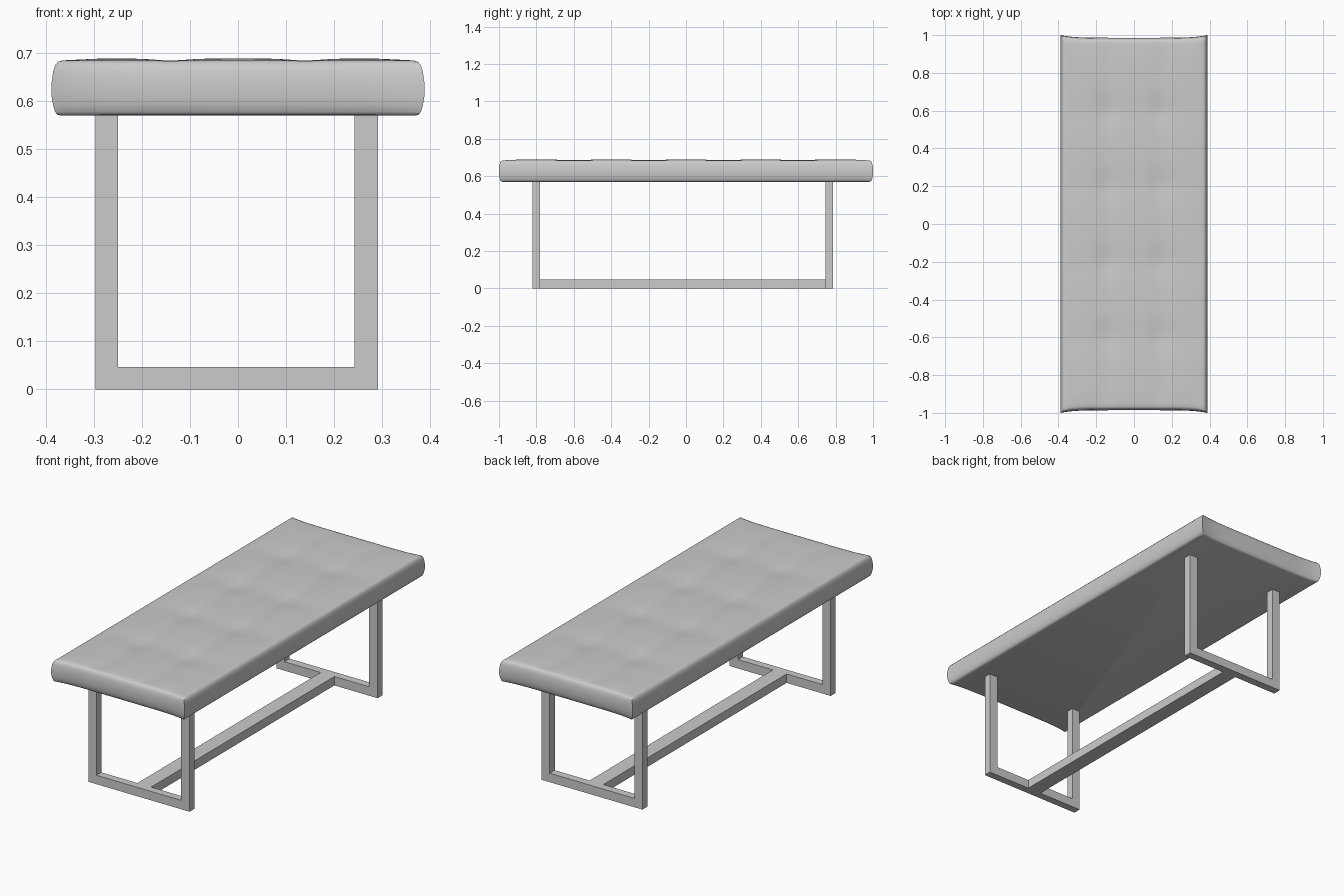
import bpy, bmesh
from math import exp, radians

if "Cube" in bpy.data.objects:
    bpy.data.objects.remove(bpy.data.objects["Cube"])

BASE_Z = 0.57


def bar(name, x0, x1, y0, y1, z0, z1):
    bpy.ops.mesh.primitive_cube_add(size=1, location=((x0 + x1) / 2, (y0 + y1) / 2, (z0 + z1) / 2))
    ob = bpy.context.object
    ob.name = name
    ob.scale = (x1 - x0, y1 - y0, z1 - z0)
    bpy.ops.object.transform_apply(location=False, rotation=False, scale=True)
    return ob


def bump(d, width):
    return exp(-(d / width) ** 2)


def plan(u, v, inset):
    # end faces are slightly hollow, pulling out into the corners
    return u * (0.388 - inset), v * (0.986 - inset + 0.014 * abs(u) ** 6)


def top_height(x, y):
    # tufted upholstery: shallow valleys between pads, deeper at their crossings
    dx = abs(abs(x) - 0.14)
    dy = min(abs(abs(y) - 0.2), abs(abs(y) - 0.6))
    fade = min(1, (0.99 - abs(y)) / 0.1, (0.388 - abs(x)) / 0.1)
    valley = 0.004 * bump(dx, 0.045) + 0.0035 * bump(dy, 0.08)
    dimple = 0.005 * bump(dx, 0.06) * bump(dy, 0.08)
    return 0.684 + max(fade, 0) * (0.005 - valley - dimple)


# Cushion: gridded top, side profile extruded from its rim, flat underside
bm = bmesh.new()
bmesh.ops.create_grid(bm, x_segments=44, y_segments=90, size=1)
profile = [(0.013, 0.682), (0.007, 0.675), (0.003, 0.662), (0, 0.64), (0, 0.61),
           (0.003, 0.592), (0.007, 0.578), (0.012, 0.572), (0.02, BASE_Z)]
level = {v: (0.022, None) for v in bm.verts}
rim = [e for e in bm.edges if e.is_boundary]
for step in profile:
    geom = bmesh.ops.extrude_edge_only(bm, edges=rim)["geom"]
    for g in geom:
        if isinstance(g, bmesh.types.BMVert):
            level[g] = step
    rim = [g for g in geom if isinstance(g, bmesh.types.BMEdge) and g.is_boundary]
bmesh.ops.contextual_create(bm, geom=rim)
for v, (inset, z) in level.items():
    x, y = plan(v.co.x, v.co.y, inset)
    v.co = (x, y, top_height(x, y) if z is None else z)
bmesh.ops.recalc_face_normals(bm, faces=bm.faces)
mesh = bpy.data.meshes.new("seat_cushion")
bm.to_mesh(mesh)
bm.free()
seat = bpy.data.objects.new("seat_cushion", mesh)
bpy.context.collection.objects.link(seat)
bpy.ops.object.select_all(action="DESELECT")
seat.select_set(True)
bpy.context.view_layer.objects.active = seat
bpy.ops.object.shade_smooth_by_angle(angle=radians(40))

# End frames: two uprights joined by a floor bar
for end, y0, y1 in (("front", -0.82, -0.78), ("back", 0.745, 0.787)):
    bar(end + "_left_leg", -0.297, -0.25, y0, y1, 0, BASE_Z + 0.002)
    bar(end + "_right_leg", 0.243, 0.292, y0, y1, 0, BASE_Z + 0.002)
    bar(end + "_floor_bar", -0.25, 0.243, y0, y1, 0, 0.047)

# Stretcher linking the frames
bar("stretcher", -0.04, 0.04, -0.78, 0.745, 0, 0.047)
